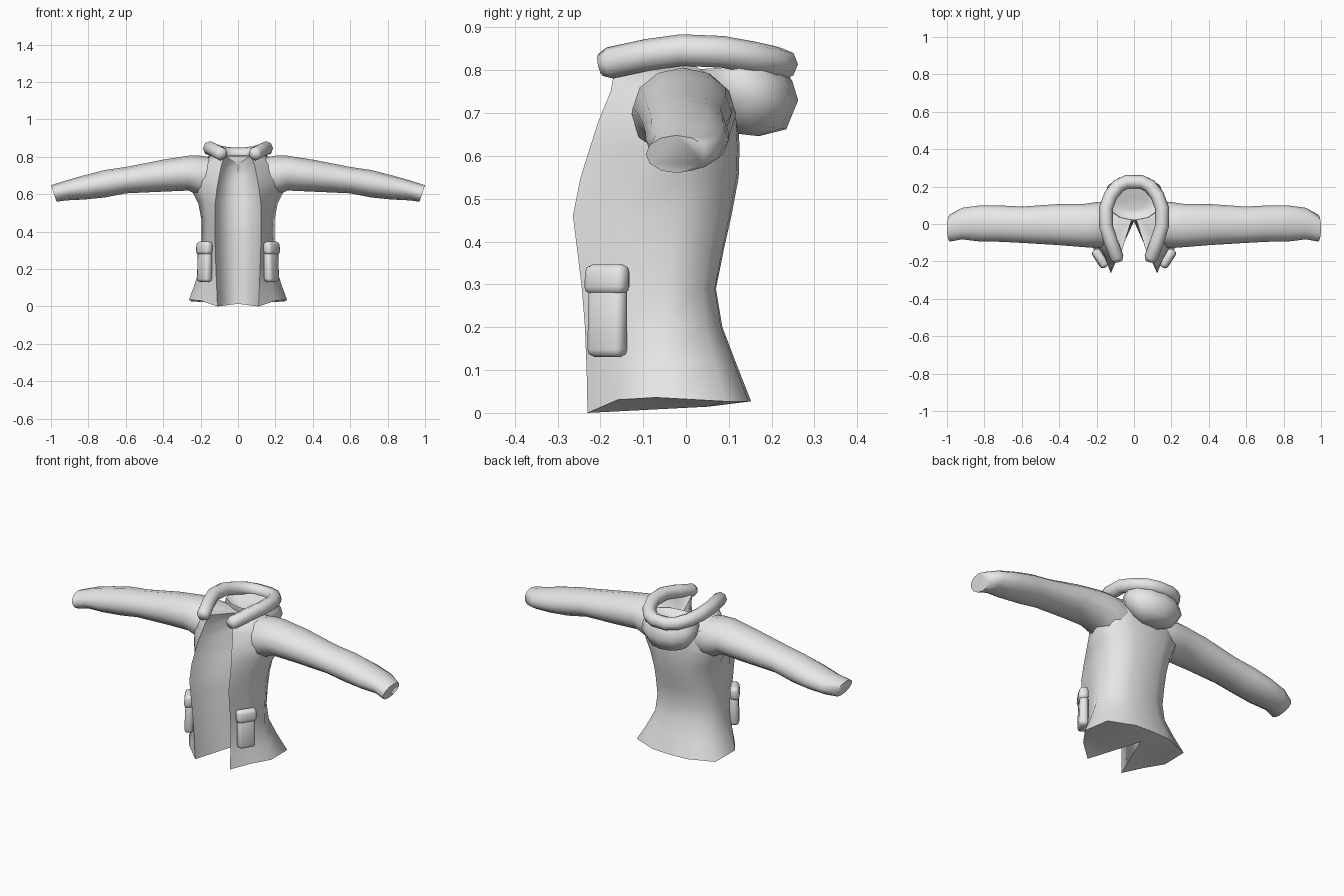
import bpy, bmesh, math
from mathutils import Vector, Matrix

if "Cube" in bpy.data.objects:
    bpy.data.objects.remove(bpy.data.objects["Cube"])

fabric = bpy.data.materials.new("grey_fabric")
fabric.use_nodes = True
GREY = (0.8, 0.8, 0.8, 1)
fabric.diffuse_color = GREY
fabric.node_tree.nodes["Principled BSDF"].inputs["Base Color"].default_value = GREY


def finish(name, bm, angle):
    bmesh.ops.recalc_face_normals(bm, faces=bm.faces)
    mesh = bpy.data.meshes.new(name)
    bm.to_mesh(mesh)
    bm.free()
    mesh.materials.append(fabric)
    ob = bpy.data.objects.new(name, mesh)
    bpy.context.collection.objects.link(ob)
    bpy.ops.object.select_all(action="DESELECT")
    ob.select_set(True)
    bpy.context.view_layer.objects.active = ob
    bpy.ops.object.shade_smooth_by_angle(angle=math.radians(angle))
    return ob


def add_mirror(bm):
    copy = bmesh.ops.duplicate(bm, geom=bm.verts[:] + bm.edges[:] + bm.faces[:])
    verts = [v for v in copy["geom"] if isinstance(v, bmesh.types.BMVert)]
    bmesh.ops.scale(bm, vec=(-1, 1, 1), verts=verts)


def loft(name, rings, angle=70, fan=False, mirror=False):
    """Skin closed rings; caps fan out from the first ring point if asked."""
    bm = bmesh.new()
    loops = [[bm.verts.new(p) for p in ring] for ring in rings]
    n = len(loops[0])
    for a, b in zip(loops, loops[1:]):
        for i in range(n):
            j = (i + 1) % n
            bm.faces.new((a[i], a[j], b[j], b[i]))
    for cap in (loops[0], loops[-1]):
        if fan:
            for i in range(1, n - 1):
                bm.faces.new((cap[0], cap[i], cap[i + 1]))
        else:
            bm.faces.new(cap)
    if mirror:
        add_mirror(bm)
    return finish(name, bm, angle)


def circle(n):
    return [(math.cos(math.tau * i / n), math.sin(math.tau * i / n)) for i in range(n)]


# Body: a notched outline, open down the front, flaring into the armpits
# z, front edge x, front edge y, side x, side y, back y, notch y
body_rows = [
    (0.00, .110, -.230, .262, -.07, .152, .05),
    (0.10, .114, -.232, .232, -.06, .118, .035),
    (0.20, .118, -.236, .207, -.05, .085, .02),
    (0.29, .121, -.243, .197, -.04, .070, .015),
    (0.38, .123, -.254, .194, -.03, .088, .015),
    (0.46, .124, -.264, .195, -.02, .106, .02),
    (0.55, .122, -.246, .212, -.01, .123, .03),
    (0.62, .114, -.224, .248, 0, .125, .037),
    (0.68, .104, -.205, .256, 0, .122, .045),
    (0.75, .090, -.176, .225, 0, .115, .06),
    (0.81, .072, -.165, .150, .02, .125, .064),
]
body_rings = []
for k, (z, fx, fy, sx, sy, by, ny) in enumerate(body_rows):
    top = k == len(body_rows) - 1
    flare = max(0, 1 - z / .2)
    lift = .036 * flare
    nape = z - .045 if top else z + lift * .75
    half = [(fx, fy, z),
            (fx * .42 + sx * .58, fy * .56 + sy * .44, z + lift * .85),
            (sx, sy, z + lift),
            (sx * (.78 + .17 * flare), by * .72 + sy * .28, nape),
            (sx * .42, by * .96, nape)]
    other = [(-x, y, zz) for x, y, zz in reversed(half)]
    notch = (0, ny, .76 if top else z + lift * .4)
    body_rings.append([notch] + half + [(0, by, nape)] + other)
body = loft("jacket_body", body_rings, fan=True)

# Soften the fold along the middle of the lining
verts = body.data.vertices
for edge in body.data.edges:
    if all(abs(verts[i].co.x) < .001 and verts[i].co.y < .066 for i in edge.vertices):
        edge.use_edge_sharp = False

# Sleeves: x, y centre, y radius, z bottom, z top
sleeve_rows = [
    (.13, -.005, .115, .58, .795),
    (.20, -.005, .122, .590, .806),
    (.265, -.008, .116, .620, .806),
    (.40, -.003, .110, .614, .785),
    (.60, -.004, .097, .605, .746),
    (.71, .002, .097, .583, .730),
    (.82, .003, .097, .572, .702),
    (.92, .002, .084, .567, .674),
    (.985, -.022, .072, .560, .648),
]
sleeve_rings = []
for x, yc, ry, z0, z1 in sleeve_rows:
    lean = .015 if x > .95 else 0
    sleeve_rings.append([(x + lean * s, yc + ry * c, (z0 + z1) / 2 + s * (z1 - z0) / 2)
                         for c, s in circle(12)])
loft("sleeves", sleeve_rings, mirror=True)

# Hood: a folded bowl hanging behind the neck, its lining sloping to the front
# z, x radius, back y, front y, rise towards the back
hood_rows = [
    (.650, .055, .170, .10, -.004),
    (.672, .115, .234, .07, -.010),
    (.730, .160, .262, .04, 0),
    (.775, .160, .248, .02, 0),
    (.808, .145, .225, .02, .006),
    (.790, .115, .190, .045, .018),
    (.782, .060, .150, .075, .010),
]
hood_rings = []
for z, rx, yb, yf, rise in hood_rows:
    hood_rings.append([(rx * c, (yb + yf) / 2 + s * (yb - yf) / 2, z + rise * s)
                       for c, s in circle(12)])
loft("hood", hood_rings)

# Collar: a padded roll around the neck, swept along a horseshoe path
side = [(.087, -.200, .812), (.092, -.178, .817), (.125, -.09, .836), (.150, -.01, .847),
        (.150, .085, .843), (.125, .152, .831), (.085, .203, .820), (.04, .225, .814)]
path = [Vector(p) for p in side]
path += [Vector((-x, y, z)) for x, y, z in reversed(side)]
collar_rings = []
for k, p in enumerate(path):
    t = (path[min(k + 1, len(path) - 1)] - path[max(k - 1, 0)]).normalized()
    u = t.cross(Vector((0, 0, 1))).normalized()
    v = u.cross(t)
    r = .026 if k in (0, len(path) - 1) else .037
    collar_rings.append([p + r * (u * c + v * s) for c, s in circle(8)])
loft("collar_roll", collar_rings)


# Pockets: a bulging pouch under a flap, on each front panel
def pocket_part(name, width, depth, height, z, out, flare):
    bm = bmesh.new()
    bmesh.ops.create_cube(bm, size=1)
    bmesh.ops.scale(bm, vec=(depth, width, height), verts=bm.verts)
    for v in bm.verts:
        if v.co.x > 0 and v.co.z < 0:
            v.co.x += flare
    bmesh.ops.bevel(bm, geom=bm.edges[:], offset=.018, segments=2, affect="EDGES", profile=.5)
    turn = Matrix.Rotation(math.radians(-33), 4, "Z")
    place = Matrix.Translation(Vector((.18, -.184, z))) @ turn @ Matrix.Translation((out, 0, 0))
    bmesh.ops.transform(bm, matrix=place, verts=bm.verts)
    add_mirror(bm)
    finish(name, bm, 60)


pocket_part("pocket_pouches", .096, .044, .170, .215, -.003, .006)
pocket_part("pocket_flaps", .110, .046, .070, .312, -.001, .006)
